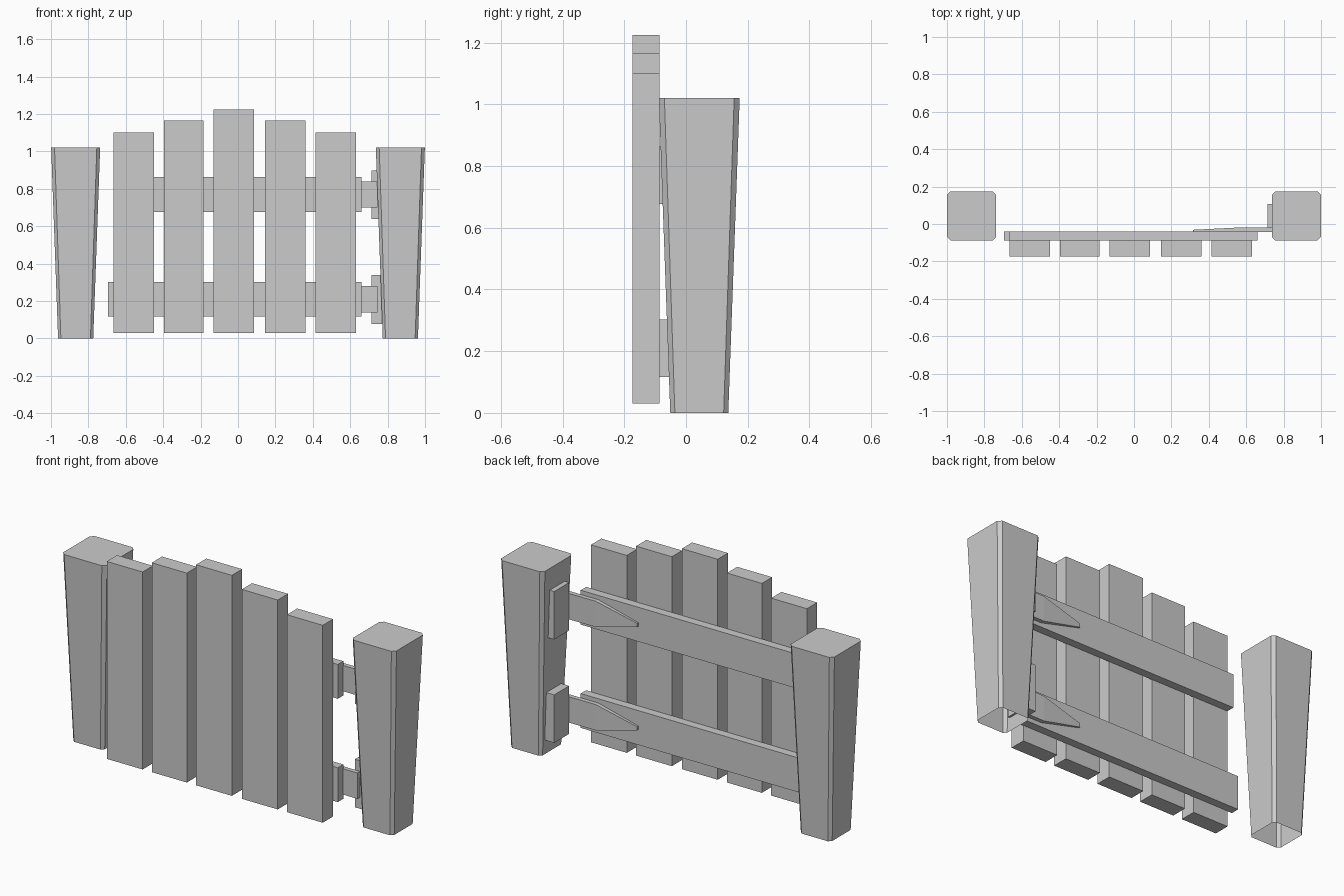
import bpy

if "Cube" in bpy.data.objects:
    bpy.data.objects.remove(bpy.data.objects["Cube"])


def add_mesh(name, verts, faces):
    mesh = bpy.data.meshes.new(name)
    mesh.from_pydata(verts, [], faces)
    mesh.update()
    obj = bpy.data.objects.new(name, mesh)
    bpy.context.collection.objects.link(obj)
    return obj


def loft(name, ring_a, ring_b, cap_start=True):
    """Join two matching rings into a solid; the first cap is optional."""
    n = len(ring_a)
    faces = [(i, (i + 1) % n, n + (i + 1) % n, n + i) for i in range(n)]
    faces.append(tuple(range(n, 2 * n)))
    if cap_start:
        faces.append(tuple(reversed(range(n))))
    return add_mesh(name, ring_a + ring_b, faces)


def box(name, x, y, z):
    ring = [(x[0], y[0]), (x[1], y[0]), (x[1], y[1]), (x[0], y[1])]
    return loft(name, [(a, b, z[0]) for a, b in ring], [(a, b, z[1]) for a, b in ring])


def post_ring(cx, cy, half, cut, z):
    """Square with cut corners, counter-clockwise."""
    h, k = half, half - cut
    pts = [(-k, -h), (k, -h), (h, -k), (h, k), (k, h), (-k, h), (-h, k), (-h, -k)]
    return [(cx + px, cy + py, z) for px, py in pts]


# Flared posts with chamfered corners, open underneath
for side, label in ((-1, "left"), (1, "right")):
    loft(label + "_post",
         post_ring(side * 0.868, 0.043, 0.094, 0.015, 0.0),
         post_ring(side * 0.868, 0.043, 0.131, 0.018, 1.02), cap_start=False)

# Upright boards, tallest in the middle
boards = [(-0.665, -0.45, 1.10), (-0.395, -0.185, 1.165), (-0.13, 0.085, 1.225),
          (0.145, 0.36, 1.165), (0.415, 0.63, 1.10)]
for i, (x0, x1, top) in enumerate(boards):
    box(f"board_{i + 1}", (x0, x1), (-0.174, -0.086), (0.03, top))

# Rails, hinge straps and hinge plates at two heights
for label, left, zc, plate_end in (("lower", -0.695, 0.21, 0.782),
                                   ("upper", -0.665, 0.77, 0.758)):
    box(label + "_rail", (left, 0.66), (-0.088, -0.041), (zc - 0.093, zc + 0.093))

    # Strap narrows and thins toward its tip: (x, half height, back y)
    outline = [(0.745, 0.07, -0.017), (0.555, 0.07, -0.019), (0.315, 0.01, -0.031)]
    loop = [(x, y, zc + h) for x, h, y in outline]
    loop += [(x, y, zc - h) for x, h, y in reversed(outline)]
    front = [(x, -0.042, z) for x, y, z in loop]
    n = len(loop)
    faces = [(0, 1, 4, 5), (1, 2, 3, 4), (11, 10, 7, 6), (10, 9, 8, 7)]
    faces += [(i, n + i, n + (i + 1) % n, (i + 1) % n) for i in range(n)]
    strap = add_mesh(label + "_hinge_strap", loop + front, faces)
    strap.data.flip_normals()

    box(label + "_hinge_plate", (0.715, plate_end), (-0.02, 0.108), (zc - 0.132, zc + 0.128))
